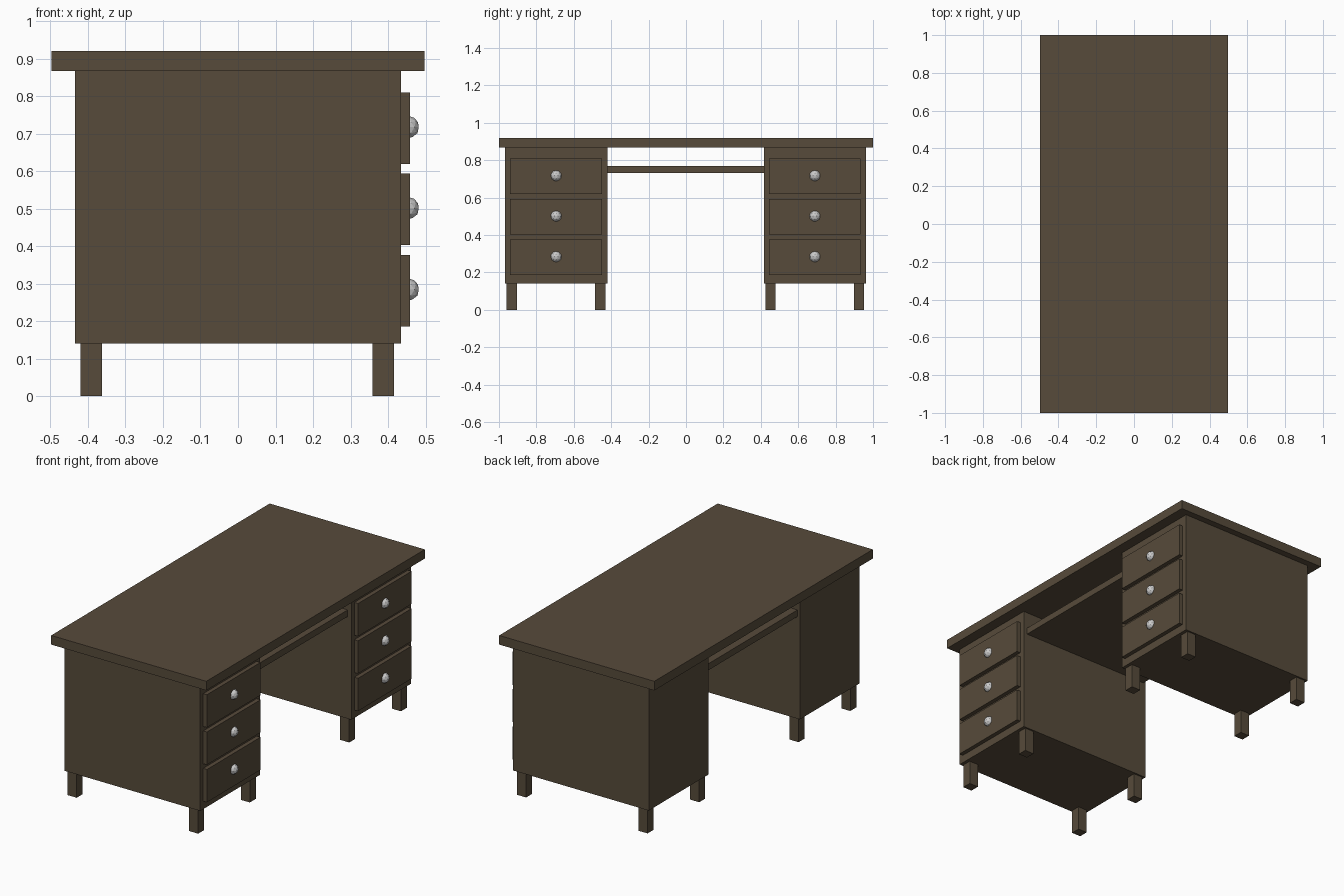
import bpy
from mathutils import Vector

if "Cube" in bpy.data.objects:
    bpy.data.objects.remove(bpy.data.objects["Cube"])


def material(name, rgb):
    m = bpy.data.materials.new(name)
    m.diffuse_color = (*rgb, 1)
    m.use_nodes = True
    m.node_tree.nodes["Principled BSDF"].inputs["Base Color"].default_value = m.diffuse_color
    return m


wood = material("dark_brown_wood", (0.095, 0.070, 0.043))
metal = material("light_grey_metal", (0.60, 0.60, 0.60))


def box(name, x, y, z):
    """Box from (min, max) pairs on each axis."""
    lo, hi = Vector((x[0], y[0], z[0])), Vector((x[1], y[1], z[1]))
    bpy.ops.mesh.primitive_cube_add(size=1, location=(lo + hi) / 2)
    ob = bpy.context.object
    ob.name = name
    ob.scale = hi - lo
    bpy.ops.object.transform_apply(location=False, rotation=False, scale=True)
    ob.data.materials.append(wood)
    return ob


def knob(name, loc):
    bpy.ops.mesh.primitive_ico_sphere_add(subdivisions=2, radius=0.03, location=loc)
    ob = bpy.context.object
    ob.name = name
    ob.data.materials.append(metal)
    return ob


# Desk top and the pull-out shelf between the pedestals
box("desk_top", (-0.497, 0.497), (-1, 1), (0.867, 0.92))
box("keyboard_shelf", (-0.42, 0.412), (-0.424, 0.42), (0.732, 0.77))

# Two identical pedestals, each with legs, drawers and knobs
for side, cy in (("left", -0.694), ("right", 0.689)):
    box(side + "_pedestal", (-0.435, 0.435), (cy - 0.273, cy + 0.273), (0.14, 0.867))

    for x0 in (-0.42, 0.358):
        for y0 in (cy - 0.265, cy + 0.208):
            box(side + "_leg", (x0, x0 + 0.058), (y0, y0 + 0.055), (0, 0.14))

    for z0 in (0.186, 0.403, 0.619):
        box(side + "_drawer", (0.435, 0.459), (cy - 0.246, cy + 0.244), (z0, z0 + 0.19))
        knob(side + "_drawer_knob", (0.453, cy, z0 + 0.098))
